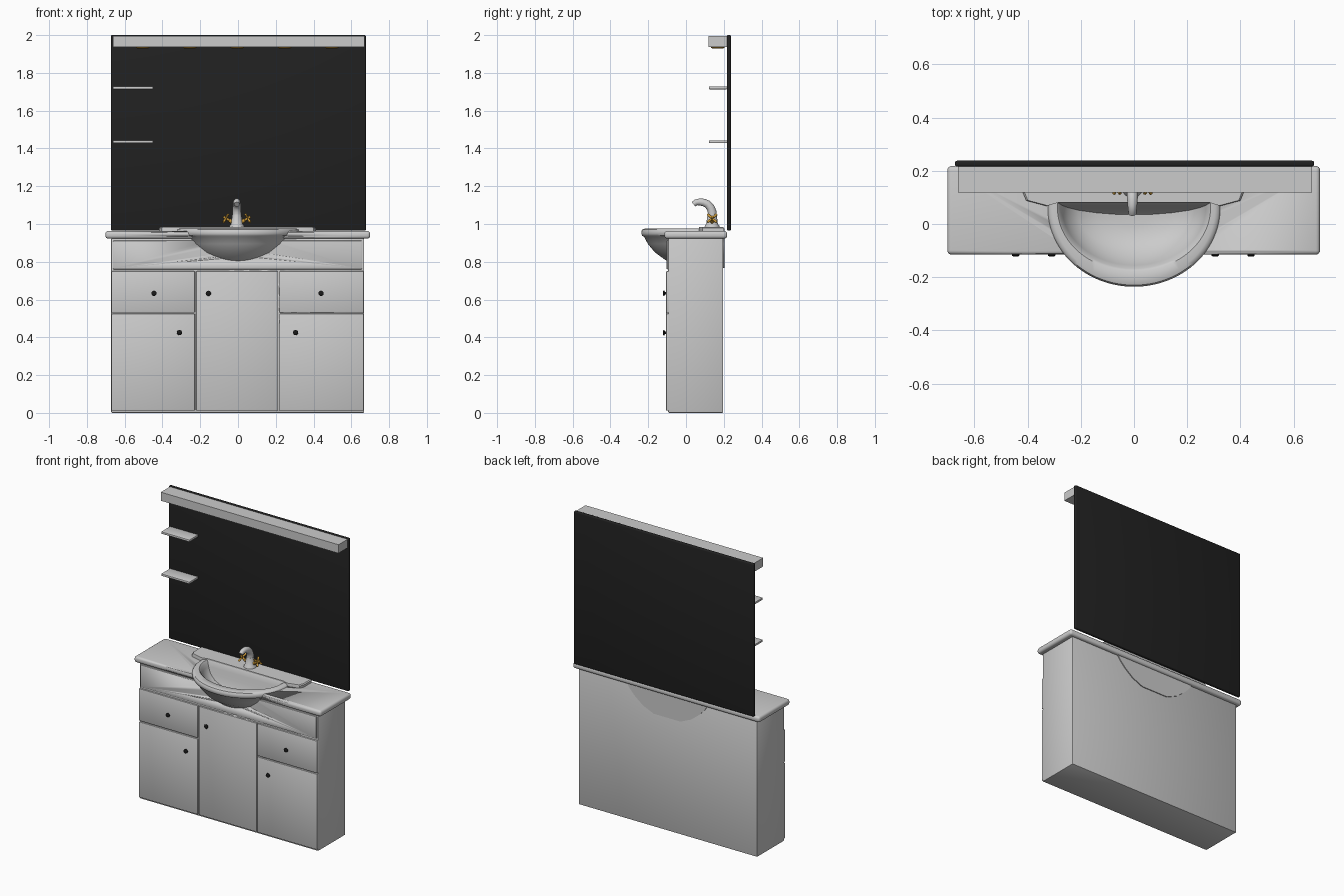
import bpy, bmesh, math
from mathutils import Vector

if "Cube" in bpy.data.objects:
    bpy.data.objects.remove(bpy.data.objects["Cube"])


def material(name, rgb):
    m = bpy.data.materials.new(name)
    m.diffuse_color = (*rgb, 1)
    m.use_nodes = True
    m.node_tree.nodes["Principled BSDF"].inputs["Base Color"].default_value = m.diffuse_color
    return m


WHITE = material("white_gloss", (0.6, 0.6, 0.6))
DARK = material("mirror_dark", (0.015, 0.015, 0.015))
BLACK = material("knob_black", (0.01, 0.01, 0.01))
GOLD = material("gold", (0.62, 0.33, 0.04))


def finish(name, bm, mat, smooth=True):
    bmesh.ops.recalc_face_normals(bm, faces=bm.faces)
    me = bpy.data.meshes.new(name)
    bm.to_mesh(me)
    bm.free()
    me.materials.append(mat)
    ob = bpy.data.objects.new(name, me)
    bpy.context.collection.objects.link(ob)
    if smooth:
        bpy.ops.object.select_all(action='DESELECT')
        bpy.context.view_layer.objects.active = ob
        ob.select_set(True)
        bpy.ops.object.shade_smooth_by_angle(angle=math.radians(40))
    return ob


def box(name, x, y, z, mat, bevel=0, seg=2):
    bm = bmesh.new()
    bmesh.ops.create_cube(bm, size=1)
    for v in bm.verts:
        v.co = [(a + b) / 2 + c * (b - a) for (a, b), c in zip((x, y, z), v.co)]
    if bevel:
        bmesh.ops.bevel(bm, geom=bm.edges[:], offset=bevel, segments=seg,
                        profile=0.5, affect='EDGES')
    return finish(name, bm, mat, bevel > 0)


def loft(name, rings, mat):
    """Skin a list of equal-length point rings and cap both ends."""
    bm = bmesh.new()
    rows = [[bm.verts.new(p) for p in r] for r in rings]
    n = len(rows[0])
    for a, b in zip(rows, rows[1:]):
        for i in range(n):
            bm.faces.new((a[i], a[(i + 1) % n], b[(i + 1) % n], b[i]))
    bm.faces.new(rows[0])
    bm.faces.new(rows[-1])
    return finish(name, bm, mat)


def tube(name, path, mat, n=20):
    """Round tube along (position, radius) pairs."""
    pts = [Vector(p) for p, r in path]
    rings = []
    for i, (p, r) in enumerate(path):
        d = pts[min(i + 1, len(pts) - 1)] - pts[max(i - 1, 0)]
        d.normalize()
        u = d.orthogonal() if abs(d.x) > 0.1 else Vector((1, 0, 0))
        u.normalize()
        w = d.cross(u)
        rings.append([pts[i] + r * (math.cos(t) * u + math.sin(t) * w)
                      for t in (2 * math.pi * k / n for k in range(n))])
    return loft(name, rings, mat)


def d_ring(w, yf, yb, z, n=48):
    """Half-ellipse front with a straight back."""
    yc = min(0.06, yb - 0.01)
    pts = [(w * math.cos(math.pi * k / n),
            yc - (yc - yf) * math.sin(math.pi * k / n), z) for k in range(n + 1)]
    return pts + [(-w, yb, z), (w, yb, z)]


# Cabinet body, header panel and counter, hollowed for the basin
cabinet = box("cabinet", (-0.672, 0.668), (-0.095, 0.197), (0, 0.925), WHITE, 0.006)
header = box("header_panel", (-0.662, 0.657), (-0.103, -0.085), (0.76, 0.912), WHITE, 0.005)
counter = box("countertop", (-0.702, 0.7), (-0.115, 0.218), (0.922, 0.963), WHITE, 0.016, 4)
cutter = loft("basin_cutter", [d_ring(*r) for r in (
    (0.15, -0.08, 0.1, 0.81), (0.225, -0.14, 0.1, 0.85), (0.27, -0.18, 0.1, 0.9),
    (0.295, -0.2, 0.1, 0.935), (0.295, -0.2, 0.1, 1.0))], WHITE)
cutter.hide_render = True
for ob in (cabinet, header, counter):
    mod = ob.modifiers.new("basin_hole", 'BOOLEAN')
    mod.object = cutter
    mod.solver = 'EXACT'
    bpy.context.view_layer.objects.active = ob
    bpy.ops.object.modifier_apply(modifier=mod.name)
bpy.data.objects.remove(cutter)

# Doors and drawers
for name, x, z in (("left_drawer", (-0.67, -0.228), (0.531, 0.75)),
                   ("left_door", (-0.67, -0.228), (0.012, 0.525)),
                   ("centre_door", (-0.222, 0.213), (0.012, 0.75)),
                   ("right_drawer", (0.219, 0.666), (0.531, 0.75)),
                   ("right_door", (0.219, 0.666), (0.012, 0.525))):
    box(name, x, (-0.106, -0.085), z, WHITE, 0.005)

# Knobs
for i, (x, z) in enumerate(((-0.445, 0.633), (-0.157, 0.633), (0.44, 0.633),
                            (-0.31, 0.425), (0.305, 0.425))):
    tube(f"knob_{i}", [((x, -0.104, z), 0.007), ((x, -0.112, z), 0.007),
                       ((x, -0.114, z), 0.014), ((x, -0.119, z), 0.014),
                       ((x, -0.123, z), 0.008)], BLACK, 16)

# Basin: outer shell up to the rim, over and down into the bowl
loft("basin", [d_ring(*r) for r in (
    (0.10, -0.03, 0.203, 0.768), (0.18, -0.10, 0.203, 0.803), (0.24, -0.165, 0.203, 0.85),
    (0.283, -0.202, 0.203, 0.895), (0.305, -0.222, 0.203, 0.932),
    (0.32, -0.232, 0.203, 0.938), (0.325, -0.236, 0.203, 0.948),
    (0.325, -0.236, 0.203, 0.962), (0.318, -0.23, 0.203, 0.972), (0.305, -0.217, 0.203, 0.976),
    (0.288, -0.178, 0.08, 0.976), (0.28, -0.168, 0.076, 0.968),
    (0.27, -0.155, 0.07, 0.94), (0.25, -0.13, 0.062, 0.9), (0.21, -0.095, 0.052, 0.867),
    (0.14, -0.055, 0.042, 0.843), (0.05, -0.01, 0.035, 0.835))], WHITE)

# Tap deck with angled wings
outline = [(-0.418, 0.2), (-0.418, 0.118), (-0.405, 0.088), (-0.33, 0.068), (-0.287, 0.08),
           (0.287, 0.08), (0.325, 0.068), (0.4, 0.088), (0.412, 0.118), (0.412, 0.2)]
loft("tap_deck", [[(x * s, 0.14 + (y - 0.14) * s, z) for x, y in outline]
                  for z, s in ((0.955, 1), (0.978, 1), (0.984, 0.985))], WHITE)

# Tap base and spout
X, Y = -0.006, 0.138
tube("tap_base", [((X, Y, 0.98), 0.04), ((X, Y, 0.992), 0.038), ((X, Y, 1.0), 0.031),
                  ((X, Y, 1.05), 0.024)], WHITE, 28)
tube("tap_spout", [((X, y, z), r) for y, z, r in (
    (0.138, 1.0, 0.027), (0.14, 1.04, 0.024), (0.138, 1.065, 0.023), (0.13, 1.087, 0.022),
    (0.114, 1.105, 0.021), (0.094, 1.114, 0.02), (0.07, 1.117, 0.018),
    (0.052, 1.114, 0.016), (0.04, 1.104, 0.015))], WHITE, 24)

# Cross handles on sloping stems
for side, s in (("left", -1), ("right", 1)):
    axis = Vector((s * 0.85, 0, 0.5)).normalized()
    up = Vector((-s * 0.5, 0, 0.85)).normalized()
    base = Vector((X + s * 0.015, Y, 1.005))
    hub = base + axis * 0.05
    tube(f"{side}_tap_stem", [(base, 0.01), (base + axis * 0.03, 0.01),
                              (base + axis * 0.032, 0.007), (hub + axis * 0.016, 0.007)], GOLD, 12)
    for k in range(2):
        a = math.pi / 4 + k * math.pi / 2
        d = up * math.cos(a) + Vector((0, 1, 0)) * math.sin(a)
        tube(f"{side}_tap_cross_{k}", [(hub - d * 0.034, 0.006), (hub - d * 0.026, 0.007),
                                       (hub, 0.0045), (hub + d * 0.026, 0.007),
                                       (hub + d * 0.034, 0.006)], GOLD, 10)

# Mirror, light canopy with spots, and shelves
box("mirror", (-0.673, 0.677), (0.216, 0.238), (0.965, 2.0), DARK, 0.007, 3)
box("light_canopy", (-0.662, 0.67), (0.119, 0.218), (1.938, 1.996), WHITE)
for i in range(5):
    x = -0.505 + i * 0.2505
    tube(f"spot_light_{i}", [((x, 0.168, 1.945), 0.036), ((x, 0.168, 1.934), 0.036),
                             ((x, 0.168, 1.930), 0.03)], GOLD, 24)
for i, z in enumerate((1.428, 1.713)):
    box(f"shelf_{i}", (-0.662, -0.449), (0.121, 0.218), (z, z + 0.015), WHITE, 0.004)
